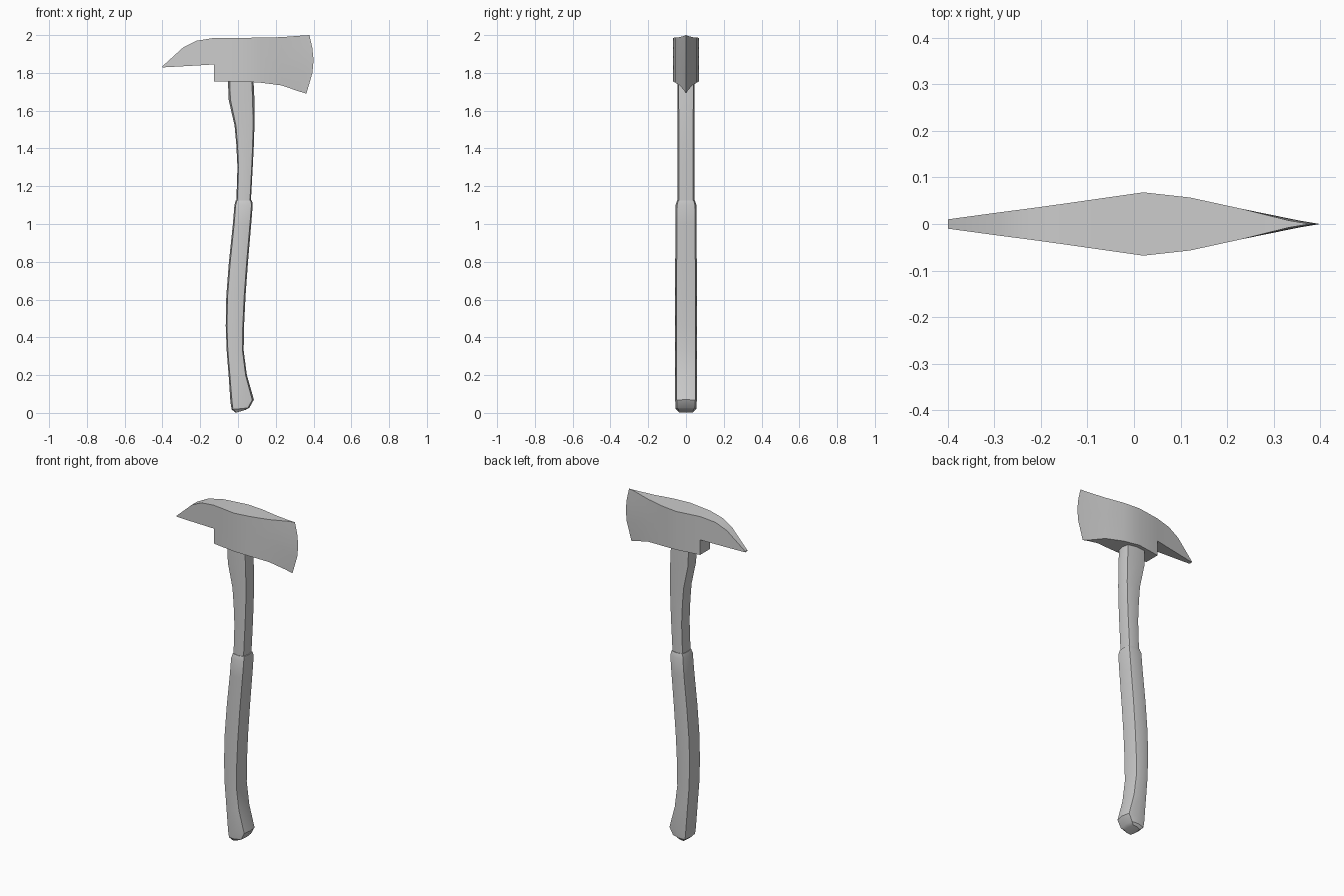
import bpy, bmesh

if "Cube" in bpy.data.objects:
    bpy.data.objects.remove(bpy.data.objects["Cube"])


def finish(bm, name, angle):
    bmesh.ops.remove_doubles(bm, verts=bm.verts, dist=0.0005)
    bmesh.ops.recalc_face_normals(bm, faces=bm.faces)
    me = bpy.data.meshes.new(name)
    bm.to_mesh(me)
    bm.free()
    ob = bpy.data.objects.new(name, me)
    bpy.context.collection.objects.link(ob)
    bpy.ops.object.select_all(action='DESELECT')
    ob.select_set(True)
    bpy.context.view_layer.objects.active = ob
    bpy.ops.object.shade_smooth_by_angle(angle=angle)
    return ob


def lathe_oval(name, stations, angle=0.6):
    """Loft an eight-sided section through (left x, left z, right x, right z, half width)."""
    section = [(1, 0), (.86, .86), (0, 1), (-.86, .86),
               (-1, 0), (-.86, -.86), (0, -1), (.86, -.86)]
    bm = bmesh.new()
    rings = []
    for xl, zl, xr, zr, w in stations:
        rings.append([bm.verts.new(((xl + xr) / 2 + u * (xr - xl) / 2, v * w,
                                    (zl + zr) / 2 + u * (zr - zl) / 2)) for u, v in section])
    for a, b in zip(rings, rings[1:]):
        for i in range(8):
            j = (i + 1) % 8
            bm.faces.new((a[i], a[j], b[j], b[i]))
    bm.faces.new(rings[0])
    bm.faces.new(rings[-1])
    return finish(bm, name, angle)


def level(z, xl, xr, w):
    return (xl, z, xr, z, w)


# Upper handle, running up into the head
lathe_oval("handle_shaft", [
    level(1.08, -.010, .066, .044), level(1.30, -.003, .078, .044),
    level(1.42, -.009, .084, .044), level(1.52, -.018, .087, .044),
    level(1.66, -.050, .087, .045), level(1.80, -.054, .080, .045)])

# Thicker grip with flared, bevelled butt
lathe_oval("handle_grip", [
    (-.012, .001, .040, .016, .043), (-.033, .018, .060, .027, .055),
    (-.040, .055, .084, .070, .057), (-.049, .19, .047, .20, .057),
    level(.33, -.060, .030, .057), level(.46, -.065, .032, .057),
    level(.62, -.062, .040, .057), level(.80, -.048, .053, .057),
    level(1.0, -.027, .070, .056), level(1.10, -.019, .078, .055),
    level(1.125, -.012, .074, .047)])

# Head: flat side grid of columns (x, half thickness, top z, bottom z)
spike = [(-.40, .010, 1.835, 1.829), (-.29, .025, 1.935, 1.835),
         (-.22, .034, 1.970, 1.839), (-.127, .047, 1.985, 1.845)]
body = [(-.127, .047, 1.985, 1.755), (.02, .068, 1.985, 1.755),
        (.12, .057, 1.987, 1.748), (.23, .033, 1.989, 1.734)]
rows = [0, .2, .4, .61, 1]
columns = []
for x, w, top, bot in spike[:-1]:
    columns.append([(x, w, top + (bot - top) * f / .61) for f in rows[:4]])
for x, w, top, bot in body:
    columns.append([(x, w, top + (bot - top) * f) for f in rows])
# Curved cutting edge, with the bevel line just behind it
edge = [(.378, 2.0), (.393, 1.935), (.400, 1.868), (.394, 1.80), (.362, 1.69)]
columns.append([(x - .045, .0075, z - (.003 if i == 0 else -.014 if i == 4 else 0))
                for i, (x, z) in enumerate(edge)])
columns.append([(x, 0, z) for x, z in edge])

bm = bmesh.new()
width = {}
grid = []
for col in columns:
    grid.append([bm.verts.new((x, -w, z)) for x, w, z in col])
for a, b in zip(grid, grid[1:]):
    for i in range(min(len(a), len(b)) - 1):
        bm.faces.new((a[i], b[i], b[i + 1], a[i + 1]))
# Mirror the side across y = 0 by extruding it through the thickness
new = bmesh.ops.extrude_face_region(bm, geom=bm.faces[:], use_keep_orig=True)["geom"]
for v in new:
    if isinstance(v, bmesh.types.BMVert):
        v.co.y = -v.co.y
finish(bm, "axe_head", 0.5)
